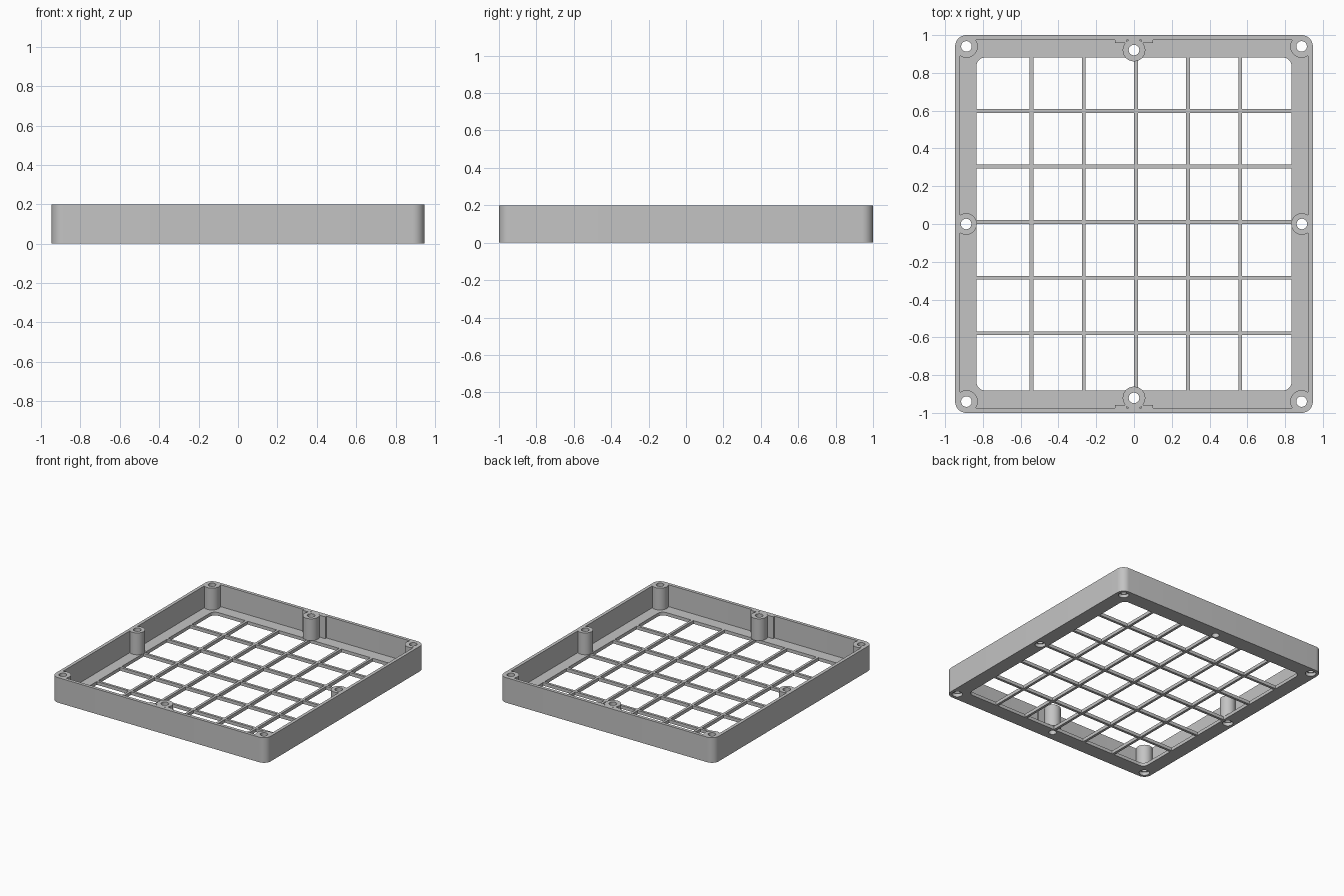
import bpy, bmesh, math

cube = bpy.data.objects.get("Cube")
if cube:
    bpy.data.objects.remove(cube, do_unlink=True)

grey = bpy.data.materials.new("mid grey")
grey.use_nodes = True
COLOUR = (0.55, 0.55, 0.55, 1)
grey.diffuse_color = COLOUR
grey.node_tree.nodes["Principled BSDF"].inputs["Base Color"].default_value = COLOUR

W, D, H = 0.947, 1.0, 0.2      # half width, half depth, height
FLOOR, WALL = 0.026, 0.026     # thicknesses
HOLE, COUNTERBORE, BOSS = 0.028, 0.038, 0.06


def circle(cx, cy, r, n=40):
    return [(cx + r * math.cos(2 * math.pi * i / n),
             cy + r * math.sin(2 * math.pi * i / n)) for i in range(n)]


def rounded_rect(w, d, r, n=10):
    pts = []
    for q, (sx, sy) in enumerate([(1, 1), (-1, 1), (-1, -1), (1, -1)]):
        for i in range(n + 1):
            a = (q + i / n) * math.pi / 2
            pts.append((sx * (w - r) + r * math.cos(a),
                        sy * (d - r) + r * math.sin(a)))
    return pts


def rect(x0, x1, y0, y1):
    return [(x0, y0), (x1, y0), (x1, y1), (x0, y1)]


def plate(name, loops, z0, z1):
    """Extrude an outline with holes between two heights."""
    curve = bpy.data.curves.new(name + "_outline", 'CURVE')
    curve.dimensions = '2D'
    curve.fill_mode = 'BOTH'
    curve.extrude = (z1 - z0) / 2
    for pts in loops:
        s = curve.splines.new('POLY')
        s.points.add(len(pts) - 1)
        for p, (x, y) in zip(s.points, pts):
            p.co = (x, y, 0, 1)
        s.use_cyclic_u = True
    temp = bpy.data.objects.new(name + "_outline", curve)
    bpy.context.collection.objects.link(temp)
    dg = bpy.context.evaluated_depsgraph_get()
    mesh = bpy.data.meshes.new_from_object(temp.evaluated_get(dg))
    bpy.data.objects.remove(temp, do_unlink=True)
    bm = bmesh.new()
    bm.from_mesh(mesh)
    bmesh.ops.remove_doubles(bm, verts=bm.verts, dist=1e-5)
    bmesh.ops.translate(bm, verts=bm.verts, vec=(0, 0, (z0 + z1) / 2))
    bmesh.ops.recalc_face_normals(bm, faces=bm.faces)
    bm.to_mesh(mesh)
    bm.free()
    mesh.name = name
    mesh.materials.clear()
    mesh.materials.append(grey)
    obj = bpy.data.objects.new(name, mesh)
    bpy.context.collection.objects.link(obj)
    bpy.ops.object.select_all(action='DESELECT')
    obj.select_set(True)
    bpy.context.view_layer.objects.active = obj
    bpy.ops.object.shade_smooth_by_angle(angle=math.radians(30))
    return obj


# Screw positions: name, x, y, boss radius, radius of the hole in the floor
screws = []
for sy, fb in ((-1, "front"), (1, "back")):
    screws.append((fb + "_middle", 0, sy * 0.921, BOSS, HOLE))
    for sx, lr in ((-1, "right"), (1, "left")):
        screws.append((fb + "_" + lr, sx * 0.887, sy * 0.94, BOSS, COUNTERBORE))
for sx, lr in ((-1, "right"), (1, "left")):
    screws.append((lr + "_middle", sx * 0.889, 0, 0.057, COUNTERBORE))

# Floor ledge around the window, pierced by the screw holes
outer = rounded_rect(W, D, 0.06)
window = rounded_rect(0.834, 0.881, 0.045)
plate("floor_ledge", [outer, window] + [circle(x, y, f) for _, x, y, _, f in screws],
      0, FLOOR)

# Outer wall
plate("wall", [outer, rounded_rect(W - WALL, D - WALL, 0.06 - WALL)], FLOOR, H)

# Screw bosses
for name, x, y, r, _ in screws:
    plate(name + "_boss", [circle(x, y, r), circle(x, y, HOLE)], FLOOR, H)

# Thickened wall beside the front and back bosses
for sy, fb in ((-1, "front"), (1, "back")):
    for sx, lr in ((-1, "right"), (1, "left")):
        xs = sorted((sx * 0.04, sx * 0.1))
        ys = sorted((sy * 0.958, sy * 0.98))
        plate(f"{fb}_{lr}_wall_pad", [rect(*xs, *ys)], FLOOR, H)

# Grid bars across the window
B = 0.01
for i in range(5):
    x = 0.01 + (i - 2) * 0.276
    y = 0.01 + (i - 2) * 0.294
    plate(f"lengthwise_bar_{i + 1}", [rect(x - B, x + B, -0.882, 0.882)], 0, FLOOR)
    plate(f"crosswise_bar_{i + 1}", [rect(-0.835, 0.835, y - B, y + B)], 0, FLOOR)
